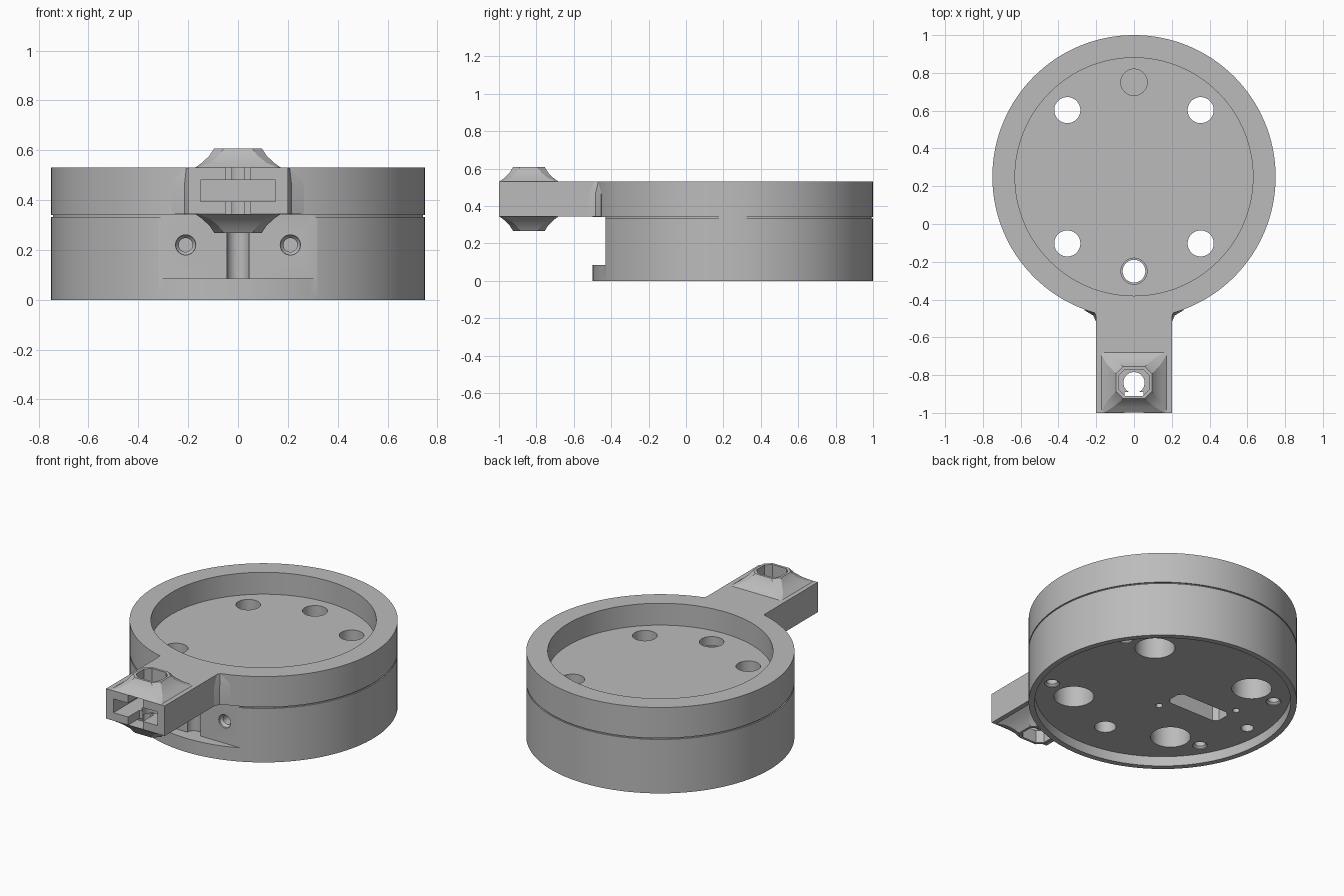
import bpy, bmesh, math
from mathutils import Matrix

if "Cube" in bpy.data.objects:
    bpy.data.objects.remove(bpy.data.objects["Cube"], do_unlink=True)

grey = bpy.data.materials.new("plain_grey")
grey.use_nodes = True
grey.diffuse_color = (0.5, 0.5, 0.5, 1)
grey.node_tree.nodes["Principled BSDF"].inputs["Base Color"].default_value = (0.5, 0.5, 0.5, 1)

CY = 0.25          # centre of the round body
TIP = -0.84        # centre of the clamp at the arm end
MID = 0.4375       # middle height of the arm


def make(name, bm):
    bmesh.ops.recalc_face_normals(bm, faces=bm.faces)
    mesh = bpy.data.meshes.new(name)
    bm.to_mesh(mesh)
    bm.free()
    mesh.materials.append(grey)
    obj = bpy.data.objects.new(name, mesh)
    bpy.context.collection.objects.link(obj)
    return obj


def loft(name, rings):
    """Closed solid through rings of equal point count."""
    bm = bmesh.new()
    loops = [[bm.verts.new(p) for p in ring] for ring in rings]
    n = len(loops[0])
    for a, b in zip(loops, loops[1:]):
        for i in range(n):
            bm.faces.new((a[i], a[(i + 1) % n], b[(i + 1) % n], b[i]))
    bm.faces.new(loops[0])
    bm.faces.new(loops[-1])
    return make(name, bm)


def turned(name, x, y, profile, sides=48):
    """Upright round solid from (radius, z) pairs."""
    angles = [2 * math.pi * i / sides for i in range(sides)]
    return loft(name, [[(x + r * math.cos(a), y + r * math.sin(a), z) for a in angles]
                       for r, z in profile])


def box(name, x0, x1, y0, y1, z0, z1):
    return loft(name, [[(x0, y0, z), (x1, y0, z), (x1, y1, z), (x0, y1, z)] for z in (z0, z1)])


def octagon(hx, hy, c, z, x=0, y=TIP):
    half = [(hx, hy - c), (hx - c, hy), (c - hx, hy), (-hx, hy - c)]
    return [(x + u, y + v, z) for u, v in half + [(-u, -v) for u, v in half]]


def cut(target, cutter):
    mod = target.modifiers.new("cut", "BOOLEAN")
    mod.operation, mod.solver, mod.object = "DIFFERENCE", "EXACT", cutter
    bpy.context.view_layer.objects.active = target
    bpy.ops.object.modifier_apply(modifier=mod.name)
    bpy.data.objects.remove(cutter, do_unlink=True)


# Round body: base with a shadow gap on top, and the dish above it
base = turned("base", 0, CY, [(0.75, 0), (0.75, 0.333), (0.742, 0.333), (0.742, 0.341)], 128)
dish = turned("dish", 0, CY, [(0.75, 0.341), (0.75, 0.53)], 128)
cut(dish, turned("dish_recess", 0, CY, [(0.63, 0.395), (0.63, 0.6)], 128))
cut(base, turned("underside_recess", 0, CY, [(0.716, -0.1), (0.716, 0.06)], 128))

# Bolt holes with wide counterbores below
for sx in (-1, 1):
    for sy in (-1, 1):
        x, y = 0.353 * sx, CY + 0.353 * sy
        cut(dish, turned("bolt_hole", x, y, [(0.069, 0.3), (0.069, 0.5)]))
        cut(base, turned("counterbore", x, y,
                         [(0.112, 0), (0.112, 0.23), (0.069, 0.23), (0.069, 0.4)]))
        cut(base, turned("corner_hole", 0.54 * sx, CY + 0.32 * sy,
                         [(0.042, 0), (0.042, 0.065), (0.032, 0.075), (0.032, 0.2)], 32))

# Front through hole and rear blind hole
cut(dish, turned("front_hole", 0, CY - 0.5, [(0.069, 0.3), (0.069, 0.5)]))
cut(base, turned("front_hole", 0, CY - 0.5, [(0.06, 0), (0.06, 0.4)]))
cut(dish, turned("rear_hole", 0, CY + 0.5, [(0.07, 0.3), (0.07, 0.5)]))
cut(base, turned("rear_hole", 0, CY + 0.5, [(0.07, 0.25), (0.07, 0.4)]))

# Small holes and slot in the underside
for x, y, r in ((-0.617, 0, 0.036), (-0.078, -0.124, 0.02), (-0.443, 0.111, 0.02)):
    cut(base, turned("small_hole", x, CY + y, [(r, 0), (r, 0.16)], 24))
cut(base, loft("slot", [octagon(0.18, 0.06, 0.025, z, -0.26, CY) for z in (0, 0.18)]))

# Flat cut at the front of the base, with cable groove and screw holes
cut(base, box("front_flat", -0.6, 0.6, -0.8, -0.43, 0.085, 0.5))
cut(base, turned("cable_groove", 0, -0.43, [(0.045, 0.085), (0.045, 0.5)]))
for sx in (-1, 1):
    screw = turned("screw_hole", 0, 0, [(0.044, -0.05), (0.04, 0.01), (0.028, 0.025), (0.028, 0.15)], 32)
    screw.data.transform(Matrix.Translation((0.21 * sx, -0.43, 0.22)) @ Matrix.Rotation(-math.pi / 2, 4, "X"))
    cut(base, screw)

# Arm with a cross-shaped slot in its end
arm = box("arm", -0.2, 0.2, -1, -0.42, 0.345, 0.53)
cut(arm, box("wide_slot", -0.15, 0.15, -1.1, -0.7, 0.395, 0.48))
cut(arm, box("tall_slot", -0.05, 0.05, -1.1, -0.89, 0.3, 0.6))
cut(arm, turned("tip_hole", 0, TIP, [(0.056, 0.2), (0.056, 0.7)]))

# Flared collars above and below the arm end
for name, s in (("upper_collar", 1), ("lower_collar", -1)):
    rings = [(0.0925, 0.172, 0.159, 0.012), (0.112, 0.145, 0.132, 0.03),
             (0.14, 0.115, 0.104, 0.036), (0.17, 0.095, 0.085, 0.038)]
    collar = loft(name, [octagon(hx, hy, c, MID + s * h) for h, hx, hy, c in rings])
    cut(collar, loft("pocket", [octagon(0.08, 0.07, 0.032, MID + s * h) for h in (0.05, 0.25)]))

# Sloped fillets where the arm meets the body
for name, s in (("left_fillet", 1), ("right_fillet", -1)):
    loft(name, [[(s * 0.19, -0.52 + d, z), (s * 0.2, -0.52 + d, z), (s * (0.215 - d / 4), -0.485 + d / 2, z),
                 (s * (0.265 - d), -0.455, z), (s * 0.19, -0.42, z)]
                for d, z in ((0, 0.345), (0, 0.46), (0.03, 0.529))])

# Smooth shading with crisp edges
for obj in list(bpy.context.collection.objects):
    if obj.type == "MESH":
        bpy.ops.object.select_all(action="DESELECT")
        obj.select_set(True)
        bpy.context.view_layer.objects.active = obj
        bpy.ops.object.shade_smooth_by_angle(angle=math.radians(25))
